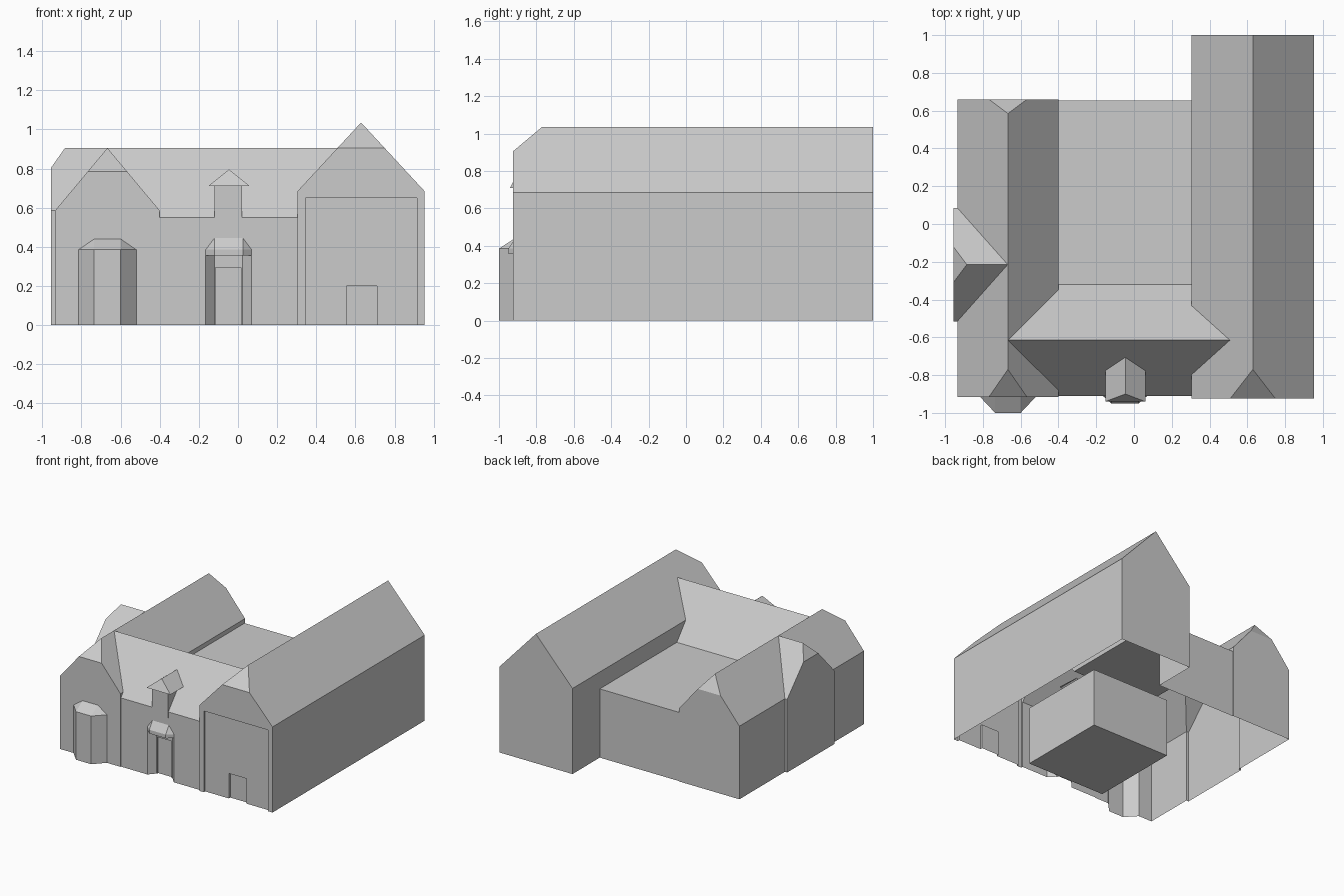
import bpy, bmesh, math
from mathutils import Vector

if "Cube" in bpy.data.objects:
    bpy.data.objects.remove(bpy.data.objects["Cube"])


def hull(name, pts):
    """Flat-faced convex solid around a few corner points."""
    bm = bmesh.new()
    for p in pts:
        bm.verts.new(p)
    res = bmesh.ops.convex_hull(bm, input=bm.verts[:])
    loose = [v for v in bm.verts if not v.link_faces]
    bmesh.ops.delete(bm, geom=loose, context='VERTS')
    bmesh.ops.dissolve_limit(bm, angle_limit=0.002, verts=bm.verts[:], edges=bm.edges[:])
    bmesh.ops.recalc_face_normals(bm, faces=bm.faces[:])
    me = bpy.data.meshes.new(name)
    bm.to_mesh(me)
    bm.free()
    ob = bpy.data.objects.new(name, me)
    bpy.context.scene.collection.objects.link(ob)
    return ob


def box(name, x, y, z):
    return hull(name, [(a, b, c) for a in x for b in y for c in z])


def gable(name, u, v, eave, ridge, clip, back0, back1, along_x=False):
    """Gabled block: u = width range, v = length range, with half-hipped ends."""
    mid, half = (u[0] + u[1]) / 2, (u[1] - u[0]) / 2
    w = half * (ridge - clip) / (ridge - eave)
    pts = []
    for end, setback in ((v[0], back0), (v[1], -back1)):
        pts += [(a, end, z) for a in u for z in (0, eave)]
        if setback:
            pts += [(mid - w, end, clip), (mid + w, end, clip)]
        pts.append((mid, end + setback, ridge))
    return hull(name, [(b, a, c) if along_x else (a, b, c) for a, b, c in pts])


def bay(name, x, y, z, inset, back):
    """Canted bay with a sloped cap; z = bottom, eave, top."""
    inner = (x[0] + inset, x[1] - inset)
    pts = []
    for c in z[:2]:
        pts += [(a, b, c) for a in x for b in (y[1], back)]
        pts += [(a, y[0], c) for a in inner]
    pts += [(a, b, z[2]) for a in inner for b in (y[1], back)]
    return hull(name, pts)


def combine(base, parts, operation):
    for p in parts:
        m = base.modifiers.new(p.name, 'BOOLEAN')
        m.object, m.operation, m.solver = p, operation, 'EXACT'
        p.hide_render = True
    bpy.context.view_layer.update()
    dg = bpy.context.evaluated_depsgraph_get()
    me = bpy.data.meshes.new_from_object(base.evaluated_get(dg))
    base.modifiers.clear()
    base.data = me
    for p in parts:
        bpy.data.objects.remove(p)


# Main wings, with the tall one on the right
shell = gable("house_shell", (0.305, 0.953), (-0.925, 1.0), 0.685, 1.035, 0.905, 0.155, 0)
left_wing = gable("left_wing", (-0.935, -0.40), (-0.915, 0.66), 0.585, 0.905, 0.785, 0.145, 0.075)
side_gable = gable("side_gable", (-0.515, 0.085), (-0.955, -0.668), 0.585, 0.904, 0.805, 0.07, 0, True)

# Middle range: pitched front part and flat rear part
middle = hull("middle_roof", [(x, y, z) for x in (-0.6675, 0.51) for y, z in
              ((-0.91, 0), (-0.91, 0.55), (-0.615, 0.904), (-0.32, 0.55), (-0.32, 0))])
rear = box("flat_rear", (-0.5, 0.4), (-0.5, 0.655), (0, 0.55))

# Bay window
window_bay = bay("window_bay", (-0.815, -0.52), (-1.0, -0.915), (0, 0.385, 0.44), 0.08, -0.89)

# Dormer over the entrance
dormer = box("dormer", (-0.12, 0.02), (-0.914, -0.72), (0.5, 0.72))
dormer_roof = hull("dormer_roof", [(x, y, 0.71) for x in (-0.152, 0.06) for y in (-0.94, -0.68)]
                   + [(-0.046, -0.90, 0.795), (-0.046, -0.68, 0.795)])

combine(shell, [left_wing, side_gable, middle, rear, window_bay, dormer, dormer_roof], 'UNION')

# Recesses: tall panel, small door, splayed porch and front door
panel = box("panel_cut", (0.345, 0.915), (-1.1, -0.908), (-0.1, 0.65))
small_door = box("door_cut", (0.555, 0.71), (-1.1, -0.89), (-0.1, 0.20))
porch = hull("porch_cut", [(x, y, z) for z in (-0.1, 0.355) for x, y in
             ((-0.165, -0.93), (0.07, -0.93), (-0.165, -0.91), (0.07, -0.91), (-0.12, -0.86), (0.022, -0.86))])
front_door = box("front_door_cut", (-0.115, 0.015), (-0.93, -0.845), (-0.1, 0.295))
combine(shell, [panel, small_door, porch, front_door], 'DIFFERENCE')

# Open underside
bm = bmesh.new()
bm.from_mesh(shell.data)
bottom = [f for f in bm.faces if all(abs(v.co.z) < 1e-4 for v in f.verts)]
bmesh.ops.delete(bm, geom=bottom, context='FACES')
bm.to_mesh(shell.data)
bm.free()

# Porch canopy and the closed room inside the middle range
bay("porch_canopy", (-0.165, 0.07), (-0.95, -0.91), (0.355, 0.385, 0.445), 0.045, -0.905)
box("inner_room", (-0.40, 0.30), (-0.84, -0.10), (0, 0.47))
